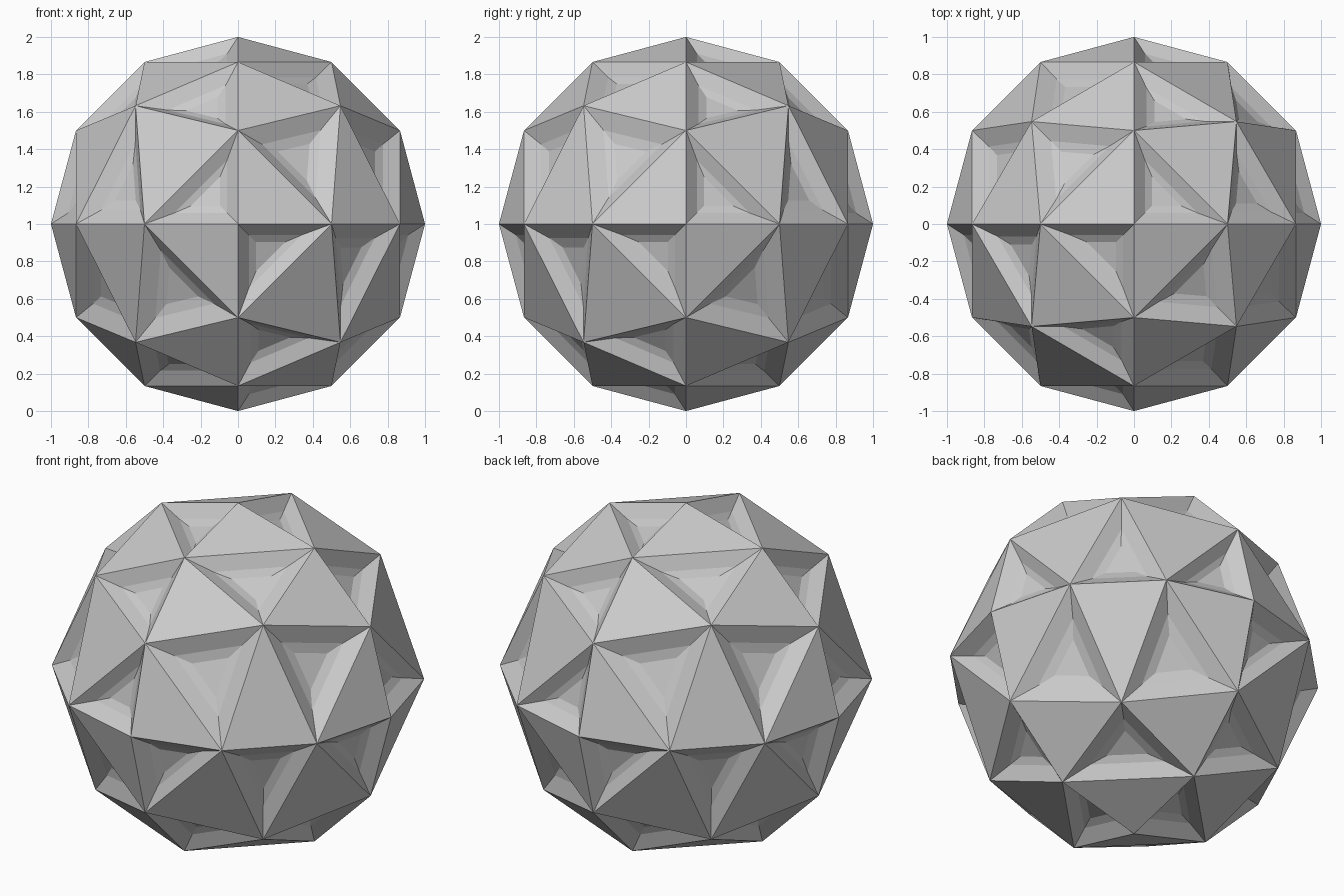
import bpy, bmesh
from math import radians, sin, cos
from mathutils import Vector

if "Cube" in bpy.data.objects:
    bpy.data.objects.remove(bpy.data.objects["Cube"])

FREQ = 3
RINGS = [(1.0, 0.0), (0.57, 0.055), (0.31, 0.072)]   # pocket rings: scale, depth


def grid_point(i, j, signs):
    """Point j of row i, counted down from the pole, in one octant of the ball."""
    th = radians(90 * i / FREQ)
    p = Vector((sin(th), 0, cos(th)))
    q = Vector((0, sin(th), cos(th)))
    if i:
        p = p.slerp(q, j / i) if 0 < j < i else (q if j else p)
    return Vector([a * s for a, s in zip(p, signs)])


def add_facet(bm, tri, pocket):
    """Plain triangle, or a stepped pocket sinking towards the centre."""
    mid = sum(tri, Vector()) / 3
    n = (tri[1] - tri[0]).cross(tri[2] - tri[0]).normalized()
    if n.dot(mid) < 0:
        tri = [tri[0], tri[2], tri[1]]
        n = -n
    if not pocket:
        bm.faces.new([bm.verts.new(p) for p in tri])
        return
    rings = [[bm.verts.new(mid + (p - mid) * s - n * d) for p in tri] for s, d in RINGS]
    for a, b in zip(rings, rings[1:]):
        for k in range(3):
            m = (k + 1) % 3
            bm.faces.new((a[k], a[m], b[m], b[k]))
    bm.faces.new(rings[-1])


bm = bmesh.new()
# Eight octants, plain and sunken triangles alternating like a chequerboard
for sx in (1, -1):
    for sy in (1, -1):
        for sz in (1, -1):
            signs = (sx, sy, sz)
            up_sunken = sx * sy * sz > 0
            for i in range(FREQ):
                for j in range(i + 1):
                    add_facet(bm, [grid_point(i, j, signs), grid_point(i + 1, j, signs),
                                   grid_point(i + 1, j + 1, signs)], up_sunken)
                    if j < i:
                        add_facet(bm, [grid_point(i, j, signs), grid_point(i, j + 1, signs),
                                       grid_point(i + 1, j + 1, signs)], not up_sunken)

bmesh.ops.remove_doubles(bm, verts=bm.verts, dist=1e-4)
mesh = bpy.data.meshes.new("faceted_ball")
bm.to_mesh(mesh)
bm.free()
ball = bpy.data.objects.new("faceted_ball", mesh)
ball.location.z = 1
bpy.context.collection.objects.link(ball)
